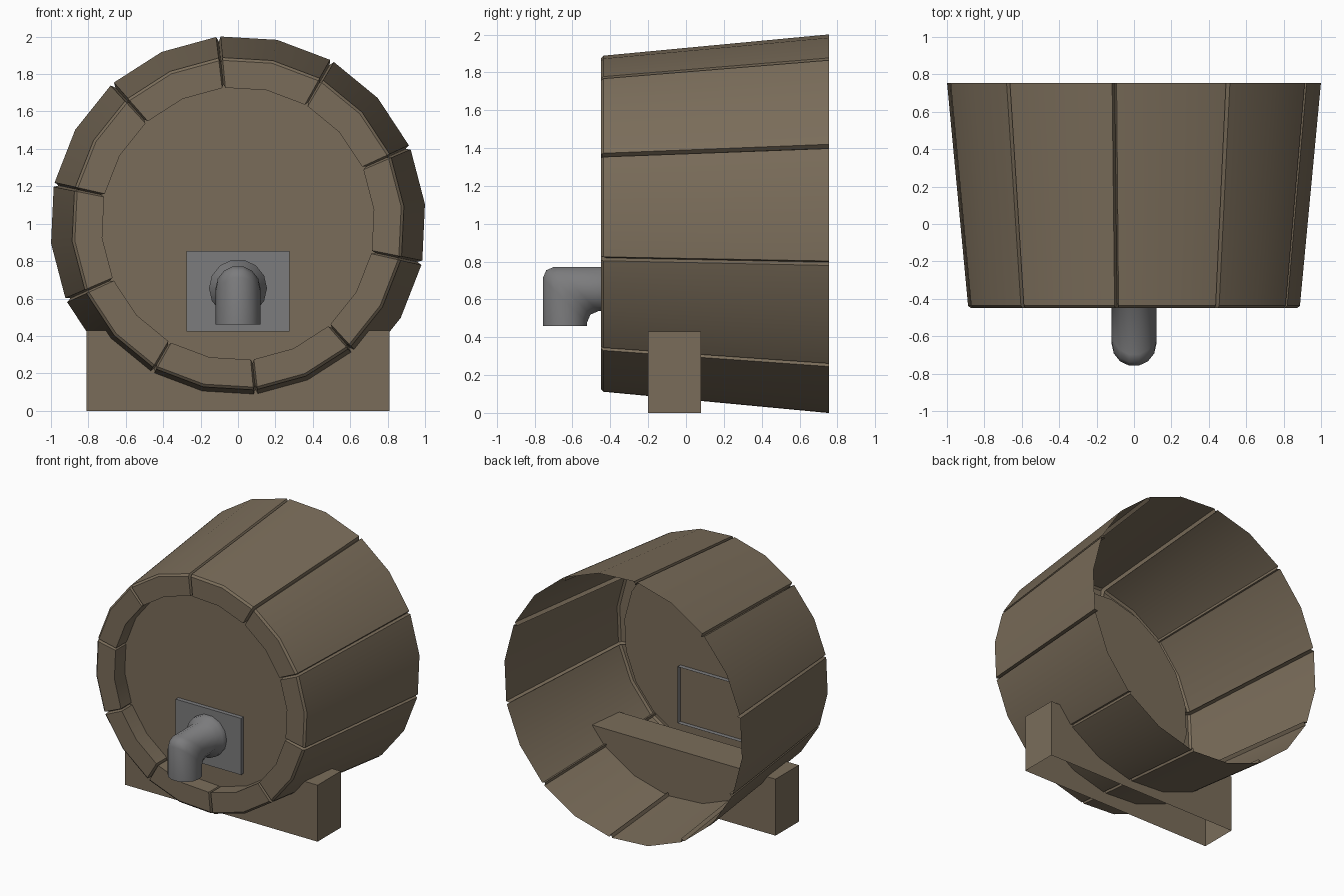
import bpy
import bmesh
from math import sin, cos, pi, radians

cube = bpy.data.objects.get("Cube")
if cube:
    bpy.data.objects.remove(cube, do_unlink=True)


def material(name, colour):
    mat = bpy.data.materials.new(name)
    mat.use_nodes = True
    mat.diffuse_color = colour
    mat.node_tree.nodes["Principled BSDF"].inputs["Base Color"].default_value = colour
    return mat


wood = material("brown wood", (0.195, 0.152, 0.102, 1))
metal = material("grey metal", (0.2, 0.2, 0.205, 1))


def finish(name, bm, mat, smooth=None):
    mesh = bpy.data.meshes.new(name)
    bm.to_mesh(mesh)
    bm.free()
    mesh.materials.append(mat)
    obj = bpy.data.objects.new(name, mesh)
    bpy.context.collection.objects.link(obj)
    if smooth:
        bpy.ops.object.select_all(action='DESELECT')
        obj.select_set(True)
        bpy.context.view_layer.objects.active = obj
        bpy.ops.object.shade_smooth_by_angle(angle=radians(smooth))
    return obj


def loft(bm, rings):
    """Join closed rings of points with quads."""
    verts = [[bm.verts.new(p) for p in ring] for ring in rings]
    for a, b in zip(verts, verts[1:]):
        for i in range(len(a)):
            j = (i + 1) % len(a)
            bm.faces.new((a[i], a[j], b[j], b[i]))
    return verts


def open_box(name, mat, low, high, open_side):
    """Box without the face that points along open_side."""
    bm = bmesh.new()
    bmesh.ops.create_cube(bm, size=1)
    for v in bm.verts:
        v.co = [l + (c + 0.5) * (h - l) for l, h, c in zip(low, high, v.co)]
    bm.normal_update()
    gone = [f for f in bm.faces
            if sum(n * s for n, s in zip(f.normal, open_side)) > 0.9]
    bmesh.ops.delete(bm, geom=gone, context='FACES')
    return finish(name, bm, mat)


# Barrel shell: ten staves of two facets, with V grooves between them
AXIS_Z = 1.0
STAVES = 10
STEP = 2 * pi / STAVES
START = radians(96)
PANEL_Y = -0.325
stave_profile = [(1.005, 0.755), (0.892, -0.437), (0.877, -0.45),
                 (0.73, -0.45), (0.73, PANEL_Y)]
groove_profile = [(0.98, 0.755), (0.868, -0.42), (0.86, -0.425),
                  (0.75, -0.425), (0.75, PANEL_Y)]


def on_axis(radius, y, angle):
    return (radius * cos(angle), y, AXIS_Z + radius * sin(angle))


columns = []
for k in range(STAVES):
    a = START + k * STEP
    columns += [(a, groove_profile), (a + 0.012, stave_profile),
                (a + STEP / 2, stave_profile), (a + STEP - 0.012, stave_profile)]
bm = bmesh.new()
loft(bm, [[on_axis(*profile[i], a) for a, profile in columns]
          for i in range(len(stave_profile))])
finish("barrel_staves", bm, wood, 25)

# Recessed front panel
bm = bmesh.new()
bm.faces.new([bm.verts.new(on_axis(0.75, PANEL_Y, START + i * STEP / 2))
              for i in range(2 * STAVES)])
finish("front_panel", bm, wood)

# Support block, open underneath
open_box("support_block", wood, (-0.81, -0.2, 0), (0.81, 0.08, 0.43), (0, 0, -1))

# Tap plate, set through the panel and open behind
open_box("tap_plate", metal, (-0.275, -0.357, 0.425), (0.275, -0.29, 0.855), (0, 1, 0))

# Tap: spout, bevelled mitre elbow, horizontal pipe and flared collar
SIDES = 14
R = 0.12
SPOUT_Y, PIPE_Z = -0.64, 0.655
circle = [(cos(2 * pi * i / SIDES), sin(2 * pi * i / SIDES)) for i in range(SIDES)]


def elbow(back, drop):
    return [(R * c, SPOUT_Y - R * s + back, PIPE_Z + R * s - drop) for c, s in circle]


def collar(radius, y):
    return [(radius * c, y, PIPE_Z + radius * s) for c, s in circle]


bm = bmesh.new()
spout_end = [(R * c, SPOUT_Y - R * s, 0.46) for c, s in circle]
rings = loft(bm, [spout_end, elbow(0, 0.06), elbow(0.018, 0.018), elbow(0.06, 0),
                  collar(R, -0.43), collar(0.155, -0.4), collar(0.155, -0.35)])
bm.faces.new(rings[0])
bmesh.ops.recalc_face_normals(bm, faces=bm.faces)
finish("tap", bm, metal, 50)
